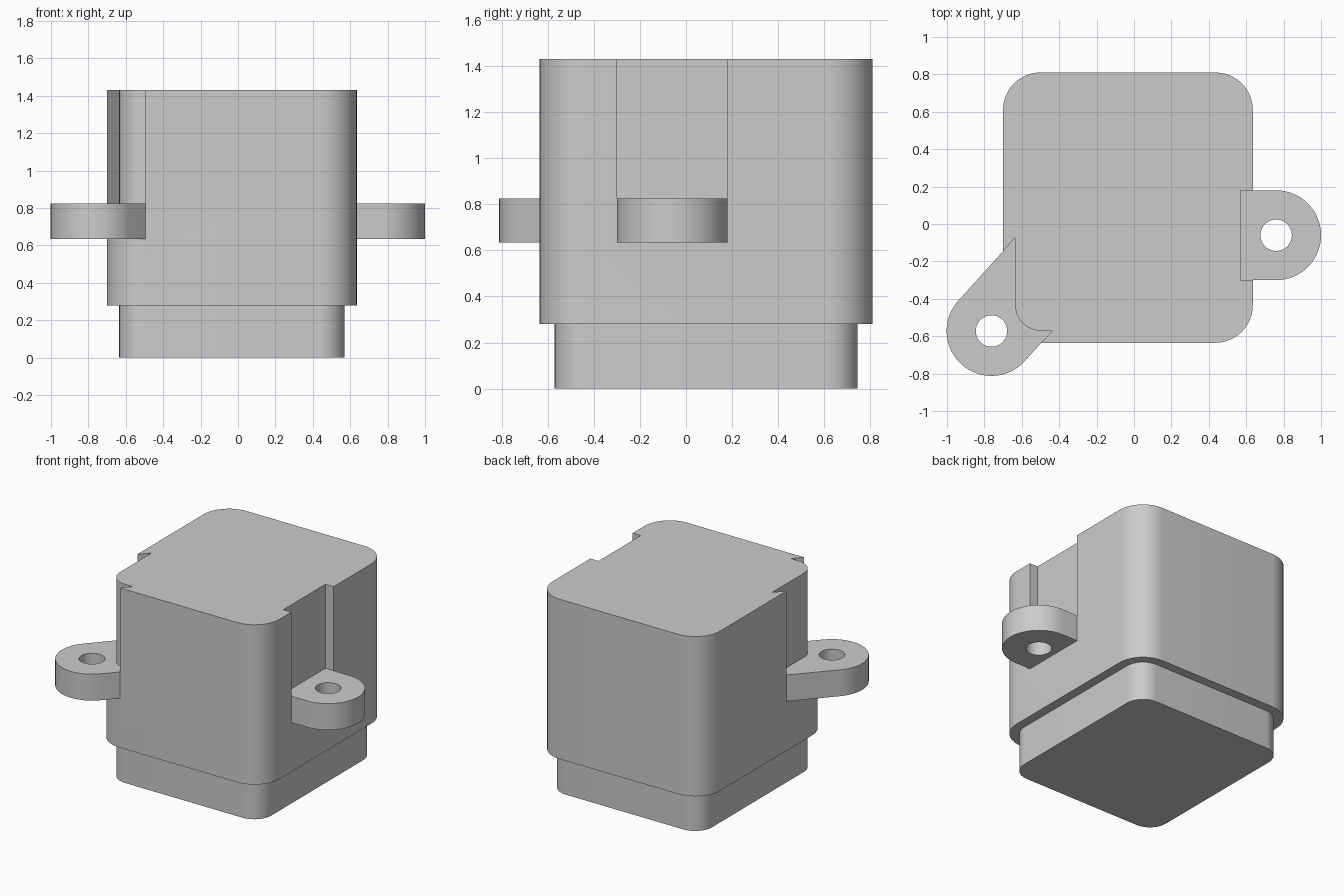
import bpy, bmesh
from math import radians, sin, cos, pi

cube = bpy.data.objects.get("Cube")
if cube:
    bpy.data.objects.remove(cube, do_unlink=True)

grey = bpy.data.materials.new("light grey")
grey.use_nodes = True
colour = (0.6, 0.6, 0.6, 1)
grey.diffuse_color = colour
grey.node_tree.nodes["Principled BSDF"].inputs["Base Color"].default_value = colour


def arc(cx, cy, r, start, end, n):
    """Points along a circular arc, angles in degrees."""
    angles = [radians(start + (end - start) * i / n) for i in range(n + 1)]
    return [(cx + r * cos(a), cy + r * sin(a)) for a in angles]


def rounded_rect(x0, x1, y0, y1, r):
    return (arc(x1 - r, y1 - r, r, 0, 90, 12) + arc(x0 + r, y1 - r, r, 90, 180, 12)
            + arc(x0 + r, y0 + r, r, 180, 270, 12) + arc(x1 - r, y0 + r, r, 270, 360, 12))


def tab_outline(cx, cy, r, heading):
    """Round outer end with straight sides running inward along heading."""
    pts = arc(cx, cy, r, heading + 90, heading + 270, 32)
    dx, dy = 0.5 * cos(radians(heading)), 0.5 * sin(radians(heading))
    return pts + [(pts[-1][0] + dx, pts[-1][1] + dy), (pts[0][0] + dx, pts[0][1] + dy)]


def prism(name, outline, z0, z1):
    bm = bmesh.new()
    face = bm.faces.new([bm.verts.new((x, y, z0)) for x, y in outline])
    top = bmesh.ops.extrude_face_region(bm, geom=[face])["geom"]
    bmesh.ops.translate(bm, vec=(0, 0, z1 - z0),
                        verts=[v for v in top if isinstance(v, bmesh.types.BMVert)])
    bmesh.ops.recalc_face_normals(bm, faces=bm.faces)
    mesh = bpy.data.meshes.new(name)
    bm.to_mesh(mesh)
    bm.free()
    mesh.materials.append(grey)
    ob = bpy.data.objects.new(name, mesh)
    bpy.context.collection.objects.link(ob)
    return ob


def combine(ob, other, operation="DIFFERENCE"):
    """Apply a boolean straight away."""
    mod = ob.modifiers.new("boolean", "BOOLEAN")
    mod.operation, mod.solver, mod.object = operation, "EXACT", other
    bpy.context.view_layer.update()
    result = ob.evaluated_get(bpy.context.evaluated_depsgraph_get())
    mesh = bpy.data.meshes.new_from_object(result)
    ob.modifiers.clear()
    ob.data = mesh


def discard(*obs):
    for ob in obs:
        bpy.data.objects.remove(ob, do_unlink=True)


# Main housing and the narrower plinth below it
body = prism("housing", rounded_rect(-0.70, 0.635, -0.635, 0.81, 0.2), 0.28, 1.43)
inset = rounded_rect(-0.635, 0.57, -0.57, 0.745, 0.135)
plinth = prism("plinth", inset, 0, 0.5)
core = prism("core_cutter", inset, -0.1, 1.7)
combine(body, plinth, "UNION")

# Mounting tabs, each seated in a shallow slot open to the top
parts = [body]
for name, x, y, heading in (("left_mounting_tab", 0.76, -0.06, 180),
                            ("right_mounting_tab", -0.762, -0.572, 48)):
    outline = tab_outline(x, y, 0.24, heading)
    tab = prism(name, outline, 0.635, 0.825)
    slot = prism("slot_cutter", outline, 0.635, 1.5)
    hole = prism("hole_cutter", arc(x, y, 0.084, 0, 360 - 360 / 40, 39), 0.5, 1)
    combine(slot, core)
    combine(body, slot)
    combine(tab, core)
    combine(tab, hole)
    discard(slot, hole)
    parts.append(tab)
discard(plinth, core)

# Smooth rounded corners, crisp edges
bpy.ops.object.select_all(action="DESELECT")
for ob in parts:
    ob.select_set(True)
bpy.context.view_layer.objects.active = body
bpy.ops.object.shade_smooth_by_angle(angle=radians(30))
